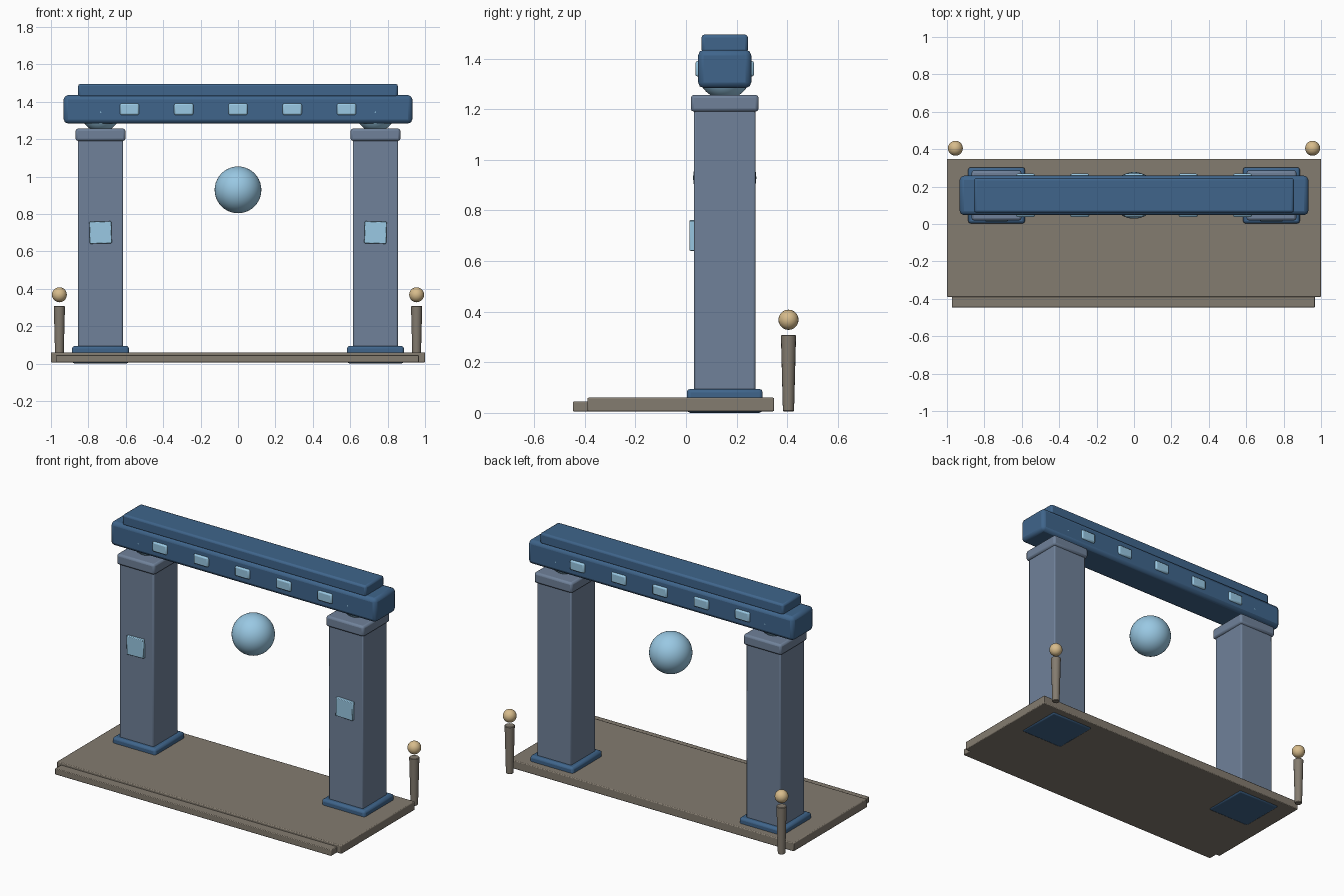
import bpy
from math import radians

if "Cube" in bpy.data.objects:
    bpy.data.objects.remove(bpy.data.objects["Cube"])


def material(name, rgb):
    m = bpy.data.materials.new(name)
    m.diffuse_color = (*rgb, 1)
    m.use_nodes = True
    m.node_tree.nodes["Principled BSDF"].inputs["Base Color"].default_value = m.diffuse_color
    return m


STONE = material("warm_stone", (0.23, 0.20, 0.16))
PILLAR = material("slate_blue", (0.16, 0.22, 0.32))
BEAM = material("deep_blue", (0.05, 0.13, 0.26))
GLOW = material("pale_blue", (0.32, 0.58, 0.77))
GOLD = material("lamp_gold", (0.68, 0.50, 0.26))
YC = 0.153  # depth of the gate's centre line


def finish(name, mat, bevel=0.0, segments=2):
    ob = bpy.context.object
    ob.name = name
    ob.data.materials.append(mat)
    if bevel:
        b = ob.modifiers.new("Bevel", 'BEVEL')
        b.width, b.segments = bevel, segments
    bpy.ops.object.shade_smooth_by_angle(angle=radians(35))
    return ob


def box(name, mat, x, y, z, bevel=0.0, tilt=0.0):
    """Box from (min, max) ranges on each axis."""
    spans = (x, y, z)
    bpy.ops.mesh.primitive_cube_add(size=1, location=[(a + b) / 2 for a, b in spans],
                                    rotation=(0, tilt, 0))
    bpy.context.object.scale = [b - a for a, b in spans]
    bpy.ops.object.transform_apply(location=False, rotation=False, scale=True)
    return finish(name, mat, bevel)


def block(name, mat, cx, hx, hy, z, bevel):
    """Box centred on the gate line."""
    return box(name, mat, (cx - hx, cx + hx), (YC - hy, YC + hy), z, bevel)


def ball(name, mat, loc, r, seg=32):
    bpy.ops.mesh.primitive_uv_sphere_add(segments=seg, ring_count=seg // 2, radius=r, location=loc)
    return finish(name, mat)


# platform and front step
box("platform", STONE, (-1, 1), (-0.39, 0.348), (0.006, 0.06), 0.005)
box("front_step", STONE, (-0.973, 0.967), (-0.447, -0.36), (0.006, 0.045), 0.004)

# pillars with base, cap, ball joint and glowing panel; lamp posts
for side, s in (("left", -1), ("right", 1)):
    px = s * 0.735
    block(side + "_pillar_base", BEAM, px, 0.152, 0.15, (0.0, 0.095), 0.014)
    block(side + "_pillar", PILLAR, px, 0.121, 0.122, (0.05, 1.2), 0.008)
    block(side + "_pillar_cap", PILLAR, px, 0.133, 0.134, (1.19, 1.257), 0.013)
    ball(side + "_joint", GLOW, (px, YC, 1.345), 0.1055)
    box(side + "_panel", GLOW, (px - 0.059, px + 0.059), (0.014, 0.045), (0.642, 0.76),
        0.004, radians(1.5 * s))

    lx = s * 0.955
    bpy.ops.mesh.primitive_cone_add(vertices=16, radius1=0.022, radius2=0.03, depth=0.302,
                                    location=(lx, 0.405, 0.157))
    finish(side + "_lamp_post", STONE, 0.003, 1)
    ball(side + "_lamp", GOLD, (lx, 0.405, 0.368), 0.04, 20)

# lintel, top slab and inlaid gems running through the lintel
block("lintel", BEAM, 0, 0.932, 0.105, (1.284, 1.435), 0.022)
block("top_slab", BEAM, 0, 0.855, 0.092, (1.425, 1.495), 0.012)
for i in range(5):
    block(f"gem_{i + 1}", GLOW, (i - 2) * 0.29, 0.051, 0.116, (1.329, 1.391), 0.009)

# floating orb
ball("orb", GLOW, (0, YC, 0.929), 0.125, 40)
